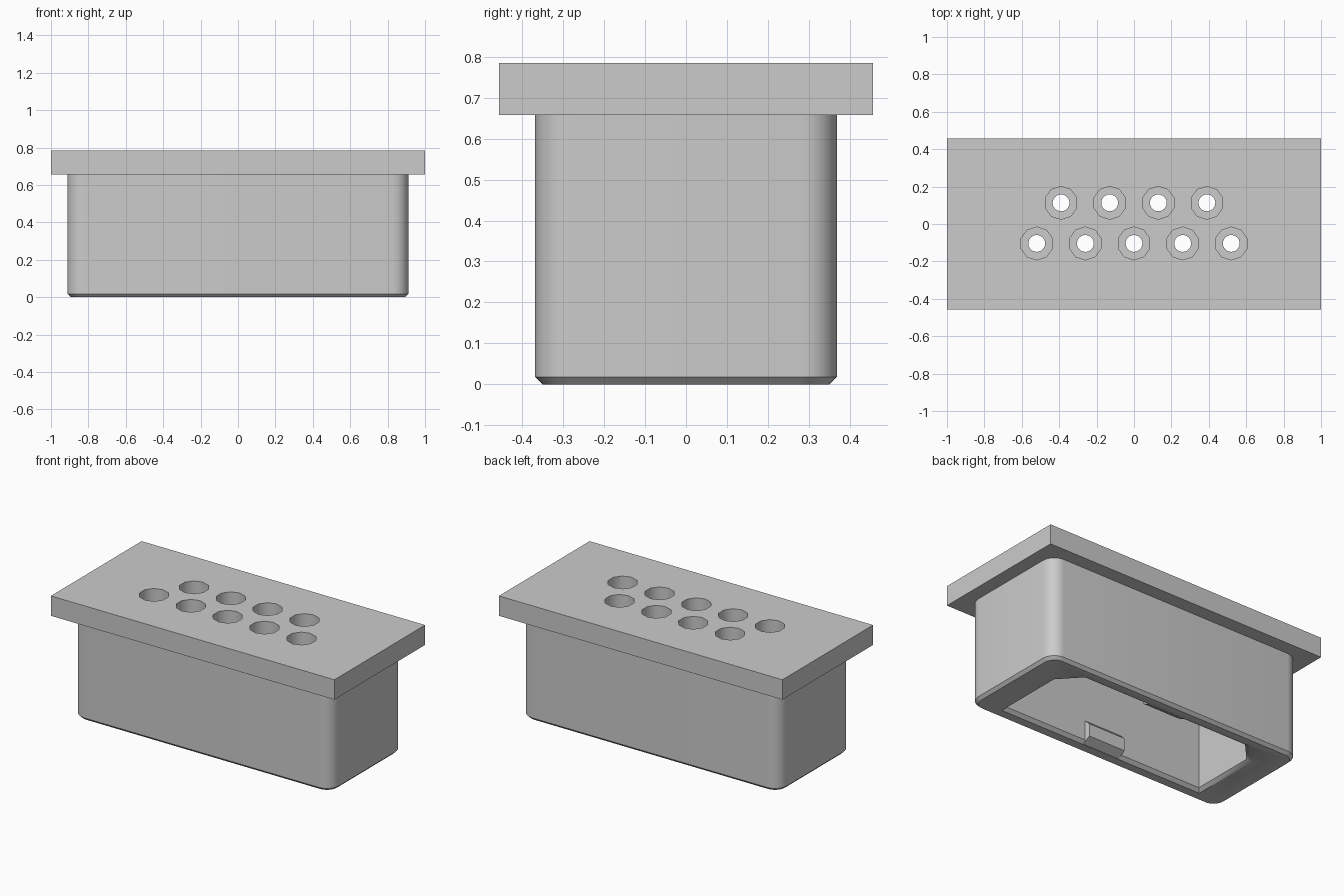
import bpy, bmesh, math

if "Cube" in bpy.data.objects:
    bpy.data.objects.remove(bpy.data.objects["Cube"])

grey = bpy.data.materials.new("light_grey")
grey.use_nodes = True
colour = (0.6, 0.6, 0.6, 1)
grey.diffuse_color = colour
grey.node_tree.nodes["Principled BSDF"].inputs["Base Color"].default_value = colour


def loft(name, rings):
    """Closed solid through a stack of rings with equal point counts."""
    bm = bmesh.new()
    loops = [[bm.verts.new(p) for p in ring] for ring in rings]
    n = len(loops[0])
    for a, b in zip(loops, loops[1:]):
        for i in range(n):
            bm.faces.new((a[i], a[(i + 1) % n], b[(i + 1) % n], b[i]))
    bm.faces.new(loops[0][::-1])
    bm.faces.new(loops[-1])
    bmesh.ops.recalc_face_normals(bm, faces=bm.faces[:])
    mesh = bpy.data.meshes.new(name)
    bm.to_mesh(mesh)
    bm.free()
    mesh.materials.append(grey)
    obj = bpy.data.objects.new(name, mesh)
    bpy.context.collection.objects.link(obj)
    return obj


def rounded_rect(w, d, r, z, steps=8):
    ring = []
    for k, (sx, sy) in enumerate(((1, 1), (-1, 1), (-1, -1), (1, -1))):
        for i in range(steps + 1):
            a = math.pi / 2 * (k + i / steps)
            ring.append((sx * (w - r) + r * math.cos(a),
                         sy * (d - r) + r * math.sin(a), z))
    return ring


def socket_outline(grow, z):
    w, d = 0.71 + grow, 0.275 + grow
    return [(-w, -d, z), (w, -d, z), (w, d - 0.13, z),
            (w - 0.12, d, z), (-w + 0.12, d, z), (-w, d - 0.13, z)]


def circle(x, y, r, n, z):
    return [(x + r * math.sin(2 * math.pi * i / n),
             y + r * math.cos(2 * math.pi * i / n), z) for i in range(n)]


def combine(target, other, operation):
    mod = target.modifiers.new(operation, "BOOLEAN")
    mod.operation = operation
    mod.solver = "EXACT"
    mod.object = other
    bpy.context.view_layer.objects.active = target
    bpy.ops.object.modifier_apply(modifier=mod.name)
    bpy.data.objects.remove(other)


# Rounded body with chamfered foot, joined to the rectangular flange
housing = loft("plug_housing", [rounded_rect(0.894, 0.35, 0.07, 0),
                                rounded_rect(0.912, 0.368, 0.085, 0.018),
                                rounded_rect(0.912, 0.368, 0.085, 0.7)])
flange = loft("flange", [[(sx, sy * 0.457, z) for sx, sy in
                          ((-1, -1), (1, -1), (1, 1), (-1, 1))]
                         for z in (0.657, 0.784)])
combine(housing, flange, "UNION")

# Hollow socket with a flared mouth
socket = loft("socket_cutter", [socket_outline(0.04, -0.02),
                                socket_outline(0, 0.02),
                                socket_outline(0, 0.56)])
combine(housing, socket, "DIFFERENCE")

# Two staggered rows of stepped pin holes
rows = [((i - 2) * 0.26, -0.104) for i in range(5)]
rows += [((i - 1.5) * 0.26, 0.113) for i in range(4)]
for x, y in rows:
    for r, n, low in ((0.088, 10, 0.62), (0.045, 24, 0.5)):
        hole = loft("hole_cutter", [circle(x, y, r, n, z) for z in (low, 0.85)])
        combine(housing, hole, "DIFFERENCE")

# Snap tabs on the long socket walls
tab_profile = [(0.31, 0.002), (0.29, 0.002), (0.238, 0.03),
               (0.238, 0.11), (0.275, 0.145), (0.31, 0.145)]
for side, label in ((-1, "front"), (1, "back")):
    loft(label + "_snap_tab", [[(x, side * y, z) for y, z in tab_profile]
                               for x in (-0.13, 0.13)])

# Smooth curved walls, crisp edges
bpy.ops.object.select_all(action="DESELECT")
housing.select_set(True)
bpy.context.view_layer.objects.active = housing
bpy.ops.object.shade_smooth_by_angle(angle=math.radians(38))
